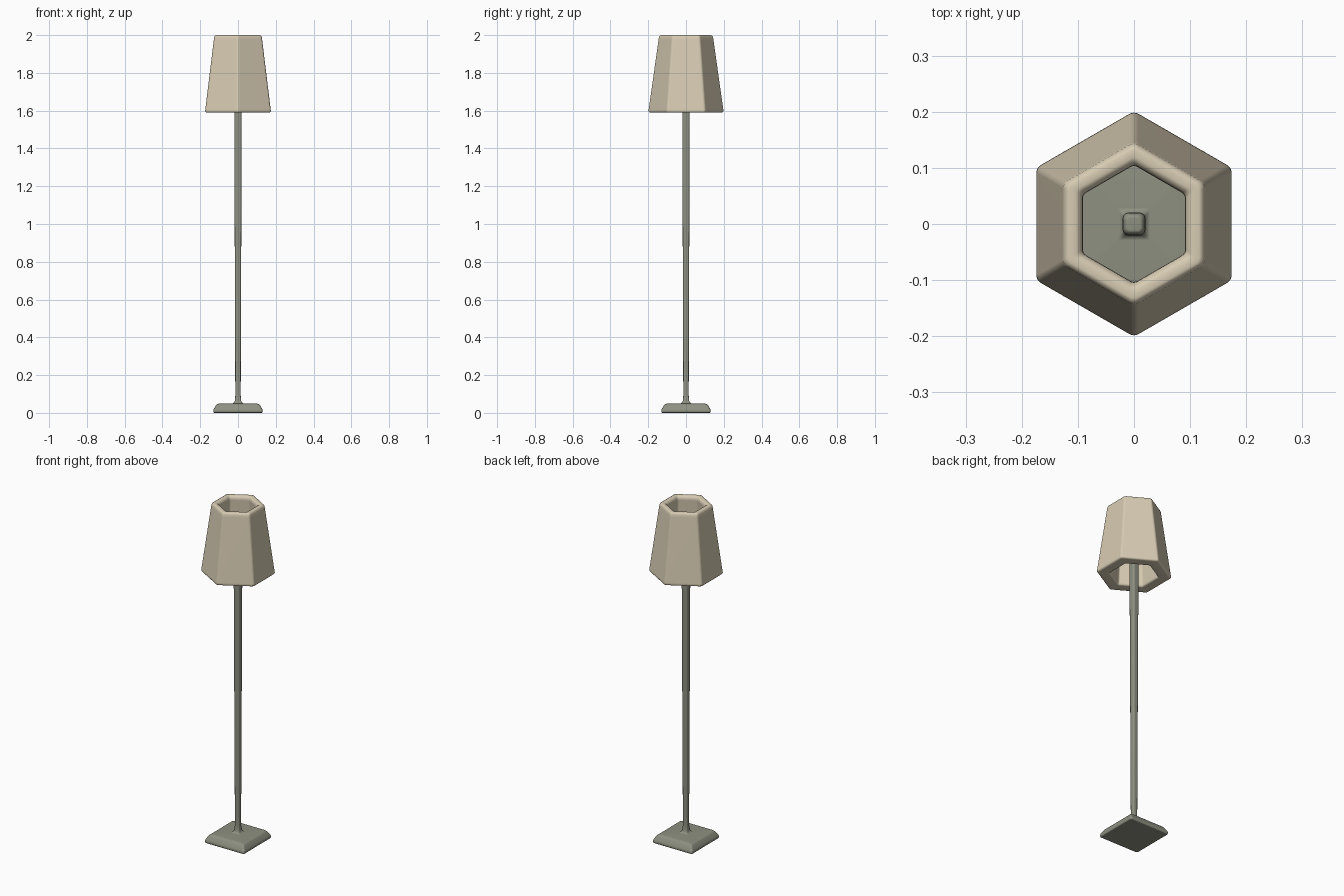
import bpy, bmesh
from math import pi, cos, sin

if "Cube" in bpy.data.objects:
    bpy.data.objects.remove(bpy.data.objects["Cube"])

SEG = 4  # segments per rounded corner


def ring(bm, n, turn, apothem, z, r):
    """Loop of vertices: regular n-gon with rounded corners of radius r."""
    h = pi / n
    d = (apothem - r) / cos(h)
    out = []
    for i in range(n):
        a = turn + 2 * pi * i / n
        for k in range(SEG + 1):
            b = a - h + 2 * h * k / SEG
            out.append(bm.verts.new((d * cos(a) + r * cos(b),
                                     d * sin(a) + r * sin(b), z)))
    return out


def loft(name, n, turn, profile, color, closed=False):
    """Skin rounded n-gon rings given as (apothem, z, corner radius)."""
    bm = bmesh.new()
    rings = [ring(bm, n, turn, *p) for p in profile]
    pairs = list(zip(rings, rings[1:]))
    if closed:
        pairs.append((rings[-1], rings[0]))
    for lo, hi in pairs:
        for i in range(len(lo)):
            j = (i + 1) % len(lo)
            bm.faces.new((lo[i], lo[j], hi[j], hi[i]))
    if not closed:
        bm.faces.new(rings[0][::-1])
        bm.faces.new(rings[-1])
    bmesh.ops.recalc_face_normals(bm, faces=bm.faces[:])
    mesh = bpy.data.meshes.new(name)
    bm.to_mesh(mesh)
    bm.free()
    ob = bpy.data.objects.new(name, mesh)
    bpy.context.collection.objects.link(ob)
    mat = bpy.data.materials.new(name + "_color")
    mat.diffuse_color = (*color, 1)
    mat.use_nodes = True
    mat.node_tree.nodes["Principled BSDF"].inputs["Base Color"].default_value = mat.diffuse_color
    mesh.materials.append(mat)
    bpy.ops.object.select_all(action='DESELECT')
    ob.select_set(True)
    bpy.context.view_layer.objects.active = ob
    bpy.ops.object.shade_smooth_by_angle(angle=pi / 4)
    wn = ob.modifiers.new("weighted_normals", 'WEIGHTED_NORMAL')
    wn.keep_sharp = True
    return ob


# Square foot flowing into a slim pole that widens upwards
loft("base_and_pole", 4, pi / 4, [
    (0.125, 0.0, 0.008), (0.129, 0.003, 0.01), (0.131, 0.010, 0.012),
    (0.129, 0.020, 0.012), (0.116, 0.041, 0.012), (0.109, 0.047, 0.012),
    (0.098, 0.050, 0.012), (0.029, 0.050, 0.004), (0.022, 0.054, 0.006),
    (0.017, 0.064, 0.007), (0.0145, 0.09, 0.008), (0.0145, 0.15, 0.008),
    (0.0205, 1.77, 0.011), (0.0195, 1.785, 0.011), (0.016, 1.793, 0.009),
    (0.011, 1.796, 0.006)], (0.27, 0.28, 0.22))

# Thick hexagonal shade, open at both ends, rounded rims
loft("lamp_shade", 6, pi / 2, [
    (0.110, 1.602, 0.012), (0.113, 1.593, 0.012), (0.120, 1.589, 0.012),
    (0.162, 1.589, 0.014), (0.170, 1.591, 0.015), (0.174, 1.597, 0.016),
    (0.173, 1.607, 0.016), (0.128, 1.975, 0.016), (0.126, 1.989, 0.016),
    (0.122, 1.997, 0.015), (0.116, 2.0, 0.014), (0.104, 2.0, 0.012),
    (0.097, 1.996, 0.012), (0.092, 1.987, 0.012), (0.091, 1.975, 0.012)],
    (0.68, 0.60, 0.45), closed=True)
